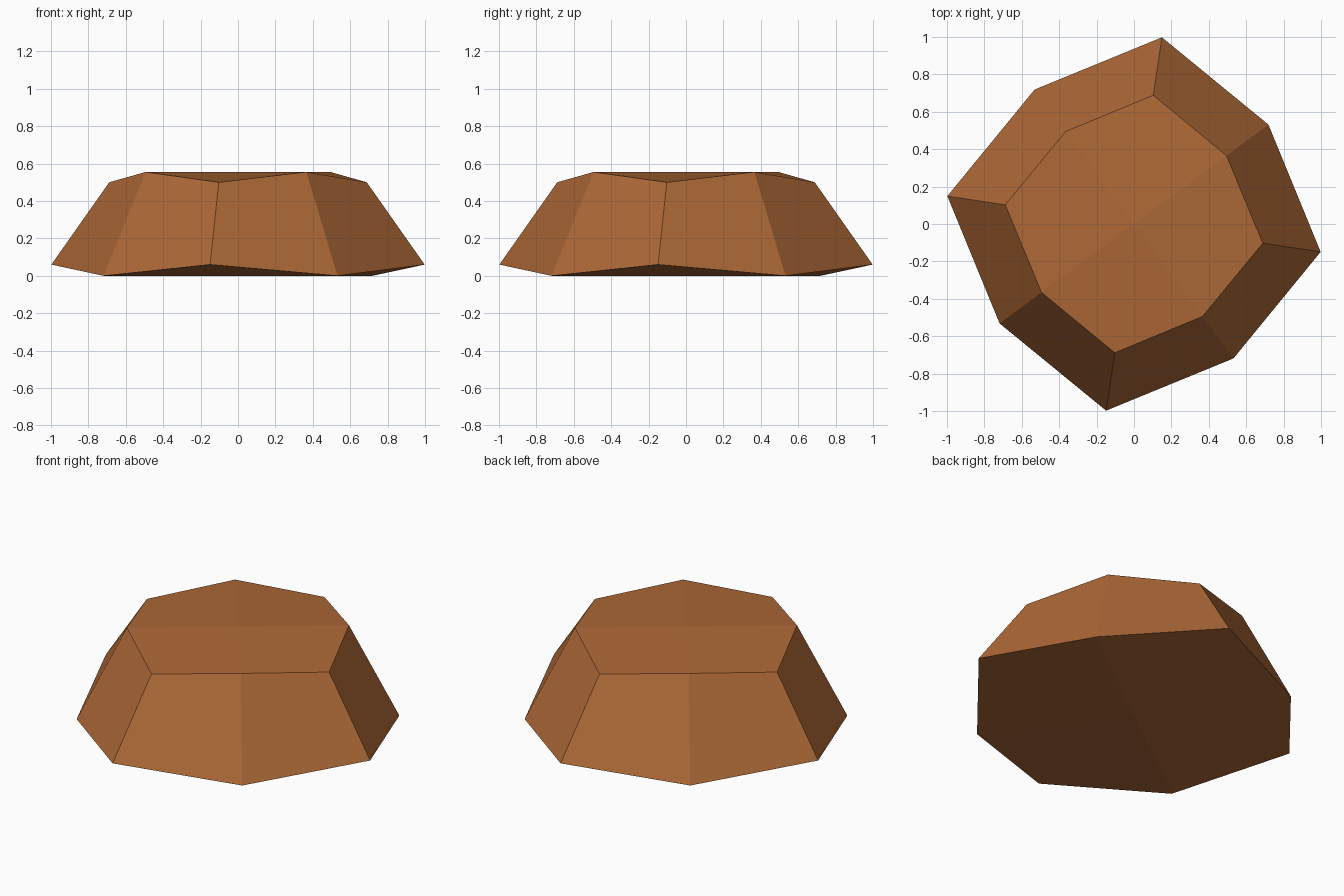
import bpy, bmesh, math

if "Cube" in bpy.data.objects:
    bpy.data.objects.remove(bpy.data.objects["Cube"])

# Material
brown = bpy.data.materials.new("warm brown")
brown.diffuse_color = (0.42, 0.14, 0.038, 1)
brown.use_nodes = True
brown.node_tree.nodes["Principled BSDF"].inputs["Base Color"].default_value = brown.diffuse_color

TURN = math.radians(-8.5)  # direction of the first corner


def ring(bm, r_corner, z_corner, r_mid, z_mid):
    """Eight points: corners alternate with mid-side points."""
    verts = []
    for i in range(8):
        r, z = (r_corner, z_corner) if i % 2 == 0 else (r_mid, z_mid)
        a = TURN + i * math.pi / 4
        verts.append(bm.verts.new((r * math.cos(a), r * math.sin(a), z)))
    return verts


bm = bmesh.new()
lower = ring(bm, 1.009, 0.06, 0.894, 0.0)
upper = ring(bm, 0.696, 0.50, 0.615, 0.555)

# Sloping sides
for i in range(8):
    j = (i + 1) % 8
    bm.faces.new((lower[i], lower[j], upper[j], upper[i]))

# Top and bottom: four quads around a centre point
for loop, z in ((upper, 0.555), (lower, 0.0)):
    centre = bm.verts.new((0, 0, z))
    for i in range(0, 8, 2):
        bm.faces.new((centre, loop[i - 1], loop[i], loop[i + 1]))

bmesh.ops.recalc_face_normals(bm, faces=bm.faces[:])
mesh = bpy.data.meshes.new("faceted_rock")
bm.to_mesh(mesh)
bm.free()
mesh.materials.append(brown)
rock = bpy.data.objects.new("faceted_rock", mesh)
bpy.context.collection.objects.link(rock)
